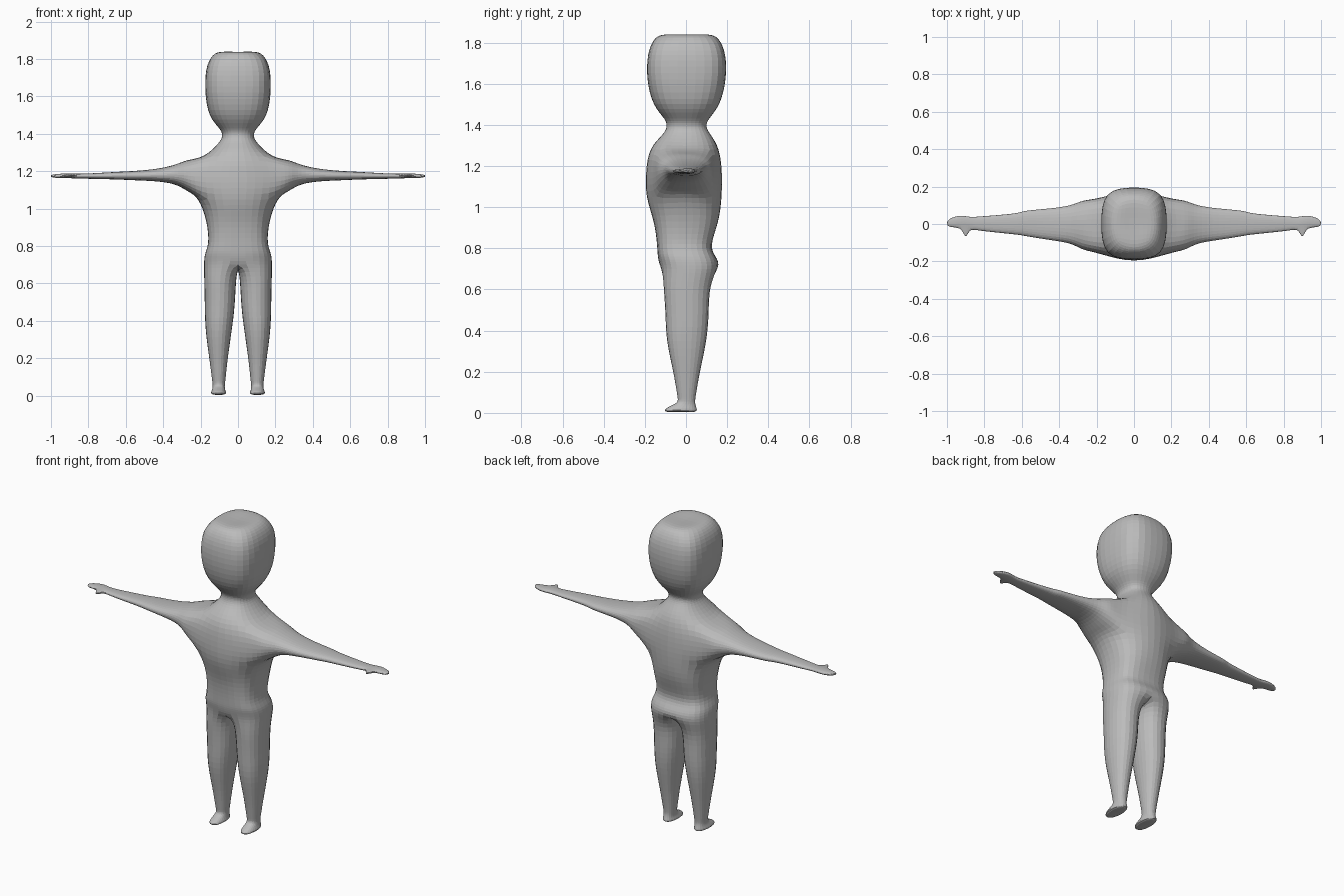
import bpy, bmesh
from mathutils import Vector

cube = bpy.data.objects.get("Cube")
if cube:
    bpy.data.objects.remove(cube, do_unlink=True)

skin = bpy.data.materials.new("plain_grey")
skin.use_nodes = True
skin.diffuse_color = (0.5, 0.5, 0.5, 1)
skin.node_tree.nodes["Principled BSDF"].inputs["Base Color"].default_value = (0.5, 0.5, 0.5, 1)

bm = bmesh.new()


def ring(points):
    return [bm.verts.new(p) for p in points]


def bridge(a, b, closed):
    n = len(a)
    return [bm.faces.new((a[i], a[(i + 1) % n], b[(i + 1) % n], b[i]))
            for i in range(n if closed else n - 1)]


# Torso, neck and head: half rings (height, half width, front, back, squareness)
body = [
    (0.70, 0.18, -0.118, 0.15, 0.8), (0.76, 0.174, -0.135, 0.142, 0.8),
    (0.82, 0.158, -0.14, 0.124, 0.8), (0.93, 0.168, -0.156, 0.155, 0.78),
    (1.05, 0.215, -0.19, 0.172, 0.75), (1.17, 0.22, -0.195, 0.176, 0.8),
    (1.28, 0.185, -0.172, 0.158, 0.75), (1.35, 0.105, -0.115, 0.12, 0.75),
    (1.39, 0.085, -0.095, 0.10, 0.75), (1.43, 0.10, -0.105, 0.112, 0.75),
    (1.50, 0.15, -0.155, 0.16, 0.78), (1.62, 0.172, -0.185, 0.19, 0.81),
    (1.74, 0.168, -0.182, 0.188, 0.82), (1.81, 0.14, -0.155, 0.16, 0.8),
    (1.838, 0.095, -0.11, 0.115, 0.8)]
SHOULDER = 4
rings = []
for z, w, y0, y1, c in body:
    m, h = (y0 + y1) / 2, (y1 - y0) / 2
    rings.append(ring([(0, y0, z), (w * c, m - h * c, z), (w, m, z),
                       (w * c, m + h * c, z), (0, y1, z)]))
for i in range(len(rings) - 1):
    faces = bridge(rings[i], rings[i + 1], False)
    if i in (SHOULDER, SHOULDER + 1):      # leave the armhole open
        bmesh.ops.delete(bm, geom=faces[1:3], context='FACES_ONLY')
top = rings[-1]
crown = bm.verts.new((0, 0, 1.834))
bm.faces.new((top[0], top[1], top[2], crown))
bm.faces.new((crown, top[2], top[3], top[4]))

# Arm: rings (reach, front, back, bottom, top) grown from the armhole
low, mid, high = rings[SHOULDER:SHOULDER + 3]
bm.verts.remove(mid[2])
arm = [
    (0.27, -0.137, 0.125, 1.093, 1.26), (0.34, -0.105, 0.10, 1.13, 1.234),
    (0.45, -0.085, 0.083, 1.147, 1.211), (0.58, -0.064, 0.07, 1.153, 1.2),
    (0.64, -0.055, 0.056, 1.156, 1.197), (0.80, -0.038, 0.042, 1.16, 1.188),
    (0.875, -0.03, 0.038, 1.162, 1.187), (0.925, -0.025, 0.044, 1.164, 1.188),
    (0.975, -0.016, 0.032, 1.165, 1.184), (0.997, -0.006, 0.014, 1.17, 1.18)]
PALM = 7
prev = [low[1], low[2], low[3], mid[3], high[3], high[2], high[1], mid[1]]
corners = [(-1, -1), (0, -1), (1, -1), (1, 0), (1, 1), (0, 1), (-1, 1), (-1, 0)]
for i, (x, y0, y1, z0, z1) in enumerate(arm):
    pts = []
    for u, v in corners:
        k = 0.76 if u and v else 1
        pts.append((x, (y0 + y1 + u * k * (y1 - y0)) / 2, (z0 + z1 + v * k * (z1 - z0)) / 2))
    cur = ring(pts)
    faces = bridge(prev, cur, True)
    if i == PALM:
        thumb_base = faces[6:8]
    prev = cur
for q in ((0, 1, 2, 3), (0, 3, 4, 7), (4, 5, 6, 7)):
    bm.faces.new([prev[j] for j in q])

# Thumb
new = bmesh.ops.extrude_face_region(bm, geom=thumb_base)["geom"]
bmesh.ops.delete(bm, geom=thumb_base, context='FACES_ONLY')
for v in (g for g in new if isinstance(g, bmesh.types.BMVert)):
    v.co = Vector((0.9 + (v.co.x - 0.9) * 0.25, -0.058, 1.175 + (v.co.z - 1.175) * 0.5))

# Leg and foot: rings (height, centre, half width, front, back)
crotch = bm.verts.new((0, 0.01, 0.665))
prev = rings[0] + [crotch]
for z, cx, w, y0, y1 in [
        (0.61, 0.095, 0.085, -0.10, 0.11), (0.48, 0.098, 0.079, -0.092, 0.102),
        (0.35, 0.103, 0.069, -0.085, 0.091), (0.20, 0.104, 0.049, -0.057, 0.063),
        (0.09, 0.103, 0.036, -0.04, 0.045), (0.05, 0.103, 0.032, -0.042, 0.041),
        (0.026, 0.104, 0.036, -0.085, 0.045), (0.007, 0.104, 0.033, -0.096, 0.044)]:
    m, h = (y0 + y1) / 2, (y1 - y0) / 2 * 0.94
    cur = ring([(cx - 0.55 * w, m - h, z), (cx + 0.55 * w, m - h, z), (cx + w, m, z),
                (cx + 0.55 * w, m + h, z), (cx - 0.55 * w, m + h, z), (cx - w, m, z)])
    bridge(prev, cur, True)
    prev = cur
bm.faces.new([prev[j] for j in (0, 1, 2, 5)])
bm.faces.new([prev[j] for j in (2, 3, 4, 5)])

bmesh.ops.recalc_face_normals(bm, faces=bm.faces)
mesh = bpy.data.meshes.new("body")
bm.to_mesh(mesh)
bm.free()
mesh.materials.append(skin)
figure = bpy.data.objects.new("body", mesh)
bpy.context.collection.objects.link(figure)

mirror = figure.modifiers.new("mirror", 'MIRROR')
mirror.use_clip = True
subsurf = figure.modifiers.new("subdivision", 'SUBSURF')
subsurf.levels = subsurf.render_levels = 2

# Push the cage out so that the smoothed skin passes through the rings
target = [v.co.copy() for v in mesh.vertices]
for _ in range(4):
    bpy.context.view_layer.update()
    shown = figure.evaluated_get(bpy.context.evaluated_depsgraph_get()).data
    offsets = [t - shown.vertices[i].co for i, t in enumerate(target)]
    for v, d in zip(mesh.vertices, offsets):
        v.co += d * 0.75
        if abs(target[v.index].x) < 1e-5:
            v.co.x = 0
    mesh.update()
    figure.update_tag()
